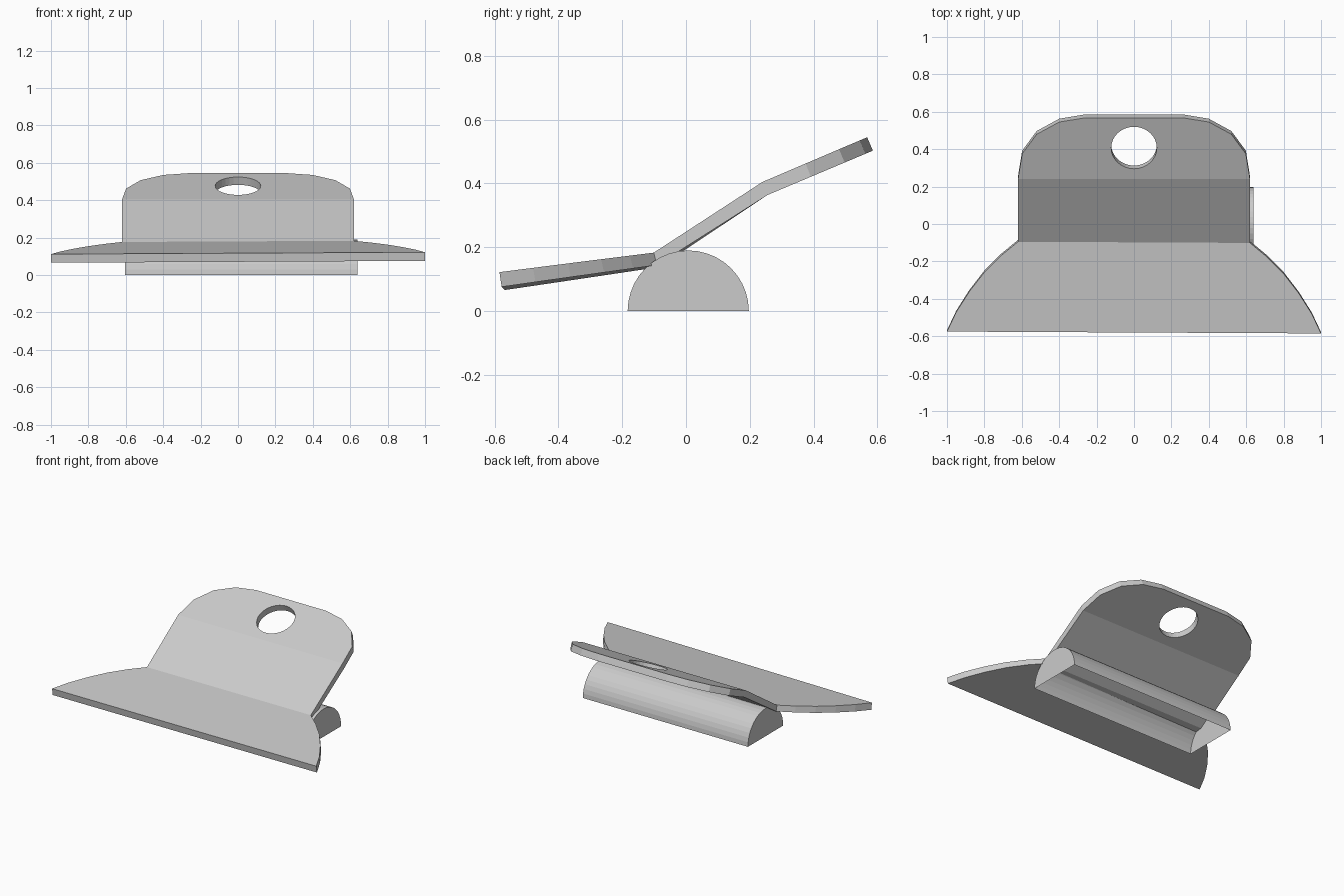
import bpy, bmesh, math

if "Cube" in bpy.data.objects:
    bpy.data.objects.remove(bpy.data.objects["Cube"])

# Bent plate side profile: (y, z) on the upper and lower surfaces
UPPER = [(-0.580, 0.117), (-0.098, 0.180), (0.240, 0.405), (0.568, 0.545)]
LOWER = [(-0.573, 0.071), (-0.088, 0.141), (0.256, 0.364), (0.586, 0.503)]

# Half outlines seen from above (x, y on the upper surface)
FLAP = [(1.0, -0.58), (0.95, -0.475), (0.88, -0.365), (0.80, -0.262), (0.71, -0.172), (0.62, -0.098)]
TAB = [(0.62, 0.24), (0.598, 0.375), (0.52, 0.48), (0.40, 0.545), (0.26, 0.568)]


def new_object(name, bm):
    bmesh.ops.recalc_face_normals(bm, faces=bm.faces[:])
    mesh = bpy.data.meshes.new(name)
    bm.to_mesh(mesh)
    bm.free()
    ob = bpy.data.objects.new(name, mesh)
    bpy.context.collection.objects.link(ob)
    return ob


def on_profile(x, y, lower):
    i = 0 if y < UPPER[1][0] else 1 if y < UPPER[2][0] else 2
    t = (y - UPPER[i][0]) / (UPPER[i + 1][0] - UPPER[i][0])
    a, b = (LOWER if lower else UPPER)[i:i + 2]
    lean = 0.005 * x if y < 0.2 else 0  # the flap sits very slightly askew
    return (x, a[0] + (b[0] - a[0]) * t - lean, a[1] + (b[1] - a[1]) * t + lean)


# Plate: flap, sloping neck and rounded tab, doubled for thickness
bm = bmesh.new()
half = FLAP + TAB
n, m = len(half), len(FLAP)
rings = []
for lower in (False, True):
    right = [bm.verts.new(on_profile(x, y, lower)) for x, y in half]
    left = [bm.verts.new(on_profile(-x, y, lower)) for x, y in half]
    for lo, hi in ((0, m), (m - 1, m + 1), (m, n)):
        bm.faces.new(right[lo:hi] + left[lo:hi][::-1])
    rings.append(right + left[::-1])
up, low = rings
for i in range(2 * n):
    j = (i + 1) % (2 * n)
    bm.faces.new((up[i], up[j], low[j], low[i]))
plate = new_object("bent_plate", bm)

# Round hole through the tab, square to its surface
bpy.ops.mesh.primitive_cylinder_add(vertices=32, radius=0.122, depth=0.3, location=(0, 0.4165, 0.455),
                                    rotation=(math.radians(23), 0, 0))
cutter = bpy.context.object
cutter.name = "hole_cutter"
cutter.hide_render = True
cutter.hide_set(True)
mod = plate.modifiers.new("hole", 'BOOLEAN')
mod.object = cutter
mod.operation = 'DIFFERENCE'
mod.solver = 'EXACT'

# Half-round shell under the neck: closed ends, open underneath
bm = bmesh.new()
SEG, R, CY = 20, 0.19, 0.007
ends = [[bm.verts.new((x, CY + R * math.cos(math.pi * i / SEG), R * math.sin(math.pi * i / SEG)))
         for i in range(SEG + 1)] for x in (-0.605, 0.64)]
for i in range(SEG):
    bm.faces.new((ends[0][i], ends[0][i + 1], ends[1][i + 1], ends[1][i]))
for ring in ends:
    bm.faces.new(ring)
new_object("half_round_pivot", bm)
